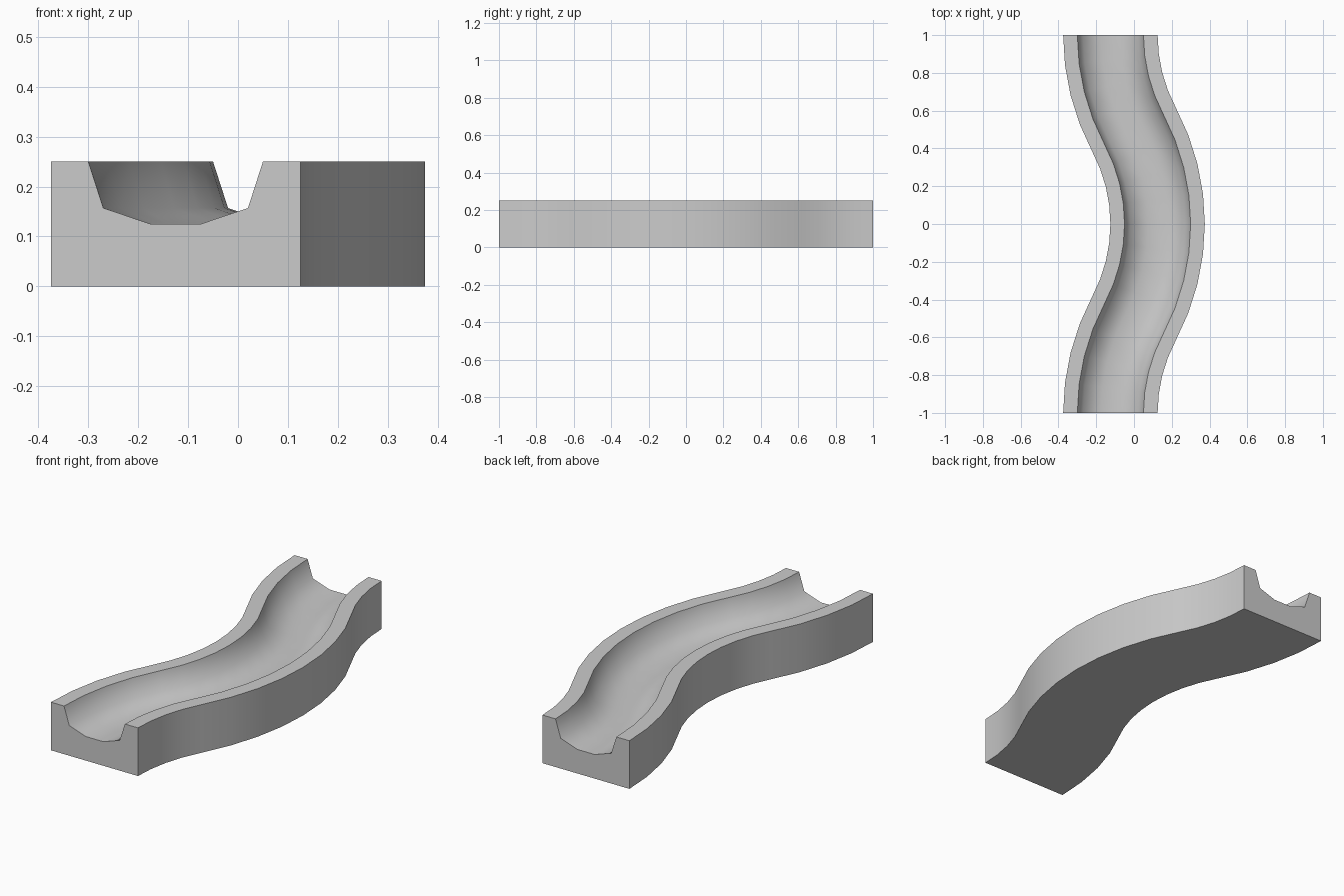
import bpy, bmesh, math

if "Cube" in bpy.data.objects:
    bpy.data.objects.remove(bpy.data.objects["Cube"])

# Cross-section of the channel: (sideways offset from centreline, height)
HALF = [(0.25, 0.0), (0.25, 0.25), (0.175, 0.25), (0.145, 0.157), (0.05, 0.125)]
PROFILE = HALF + [(-s, z) for s, z in reversed(HALF)]

# Centreline: four tangent arcs, as (x, y, heading angle)
SWING, SEGS = 0.125, 4
R = (0.5 ** 2 + SWING ** 2) / (2 * SWING)
A = math.asin(0.5 / R)


def quarter():
    """Stations from the front end (y=-1) to the middle (y=0)."""
    pts = []
    for i in range(SEGS + 1):
        t = A * i / SEGS
        pts.append((-SWING + R * (1 - math.cos(t)), -1 + R * math.sin(t), t))
    for i in range(SEGS - 1, -1, -1):
        t = A * i / SEGS
        pts.append((SWING - R * (1 - math.cos(t)), -R * math.sin(t), t))
    return pts


front = quarter()
path = front + [(x, -y, -t) for x, y, t in reversed(front[:-1])]

# Sweep the profile along the path, always upright
bm = bmesh.new()
rings = [[bm.verts.new((x + s * math.cos(t), y - s * math.sin(t), z))
          for s, z in PROFILE] for x, y, t in path]
n = len(PROFILE)
for a, b in zip(rings, rings[1:]):
    for i in range(n):
        j = (i + 1) % n
        bm.faces.new((a[i], a[j], b[j], b[i]))
bm.faces.new(rings[0])
bm.faces.new(rings[-1][::-1])
bmesh.ops.recalc_face_normals(bm, faces=bm.faces)

mesh = bpy.data.meshes.new("curved_channel")
bm.to_mesh(mesh)
bm.free()
channel = bpy.data.objects.new("curved_channel", mesh)
bpy.context.collection.objects.link(channel)

# Smooth groove and sides, sharp rims
bpy.context.view_layer.objects.active = channel
channel.select_set(True)
bpy.ops.object.shade_smooth_by_angle(angle=math.radians(60))
